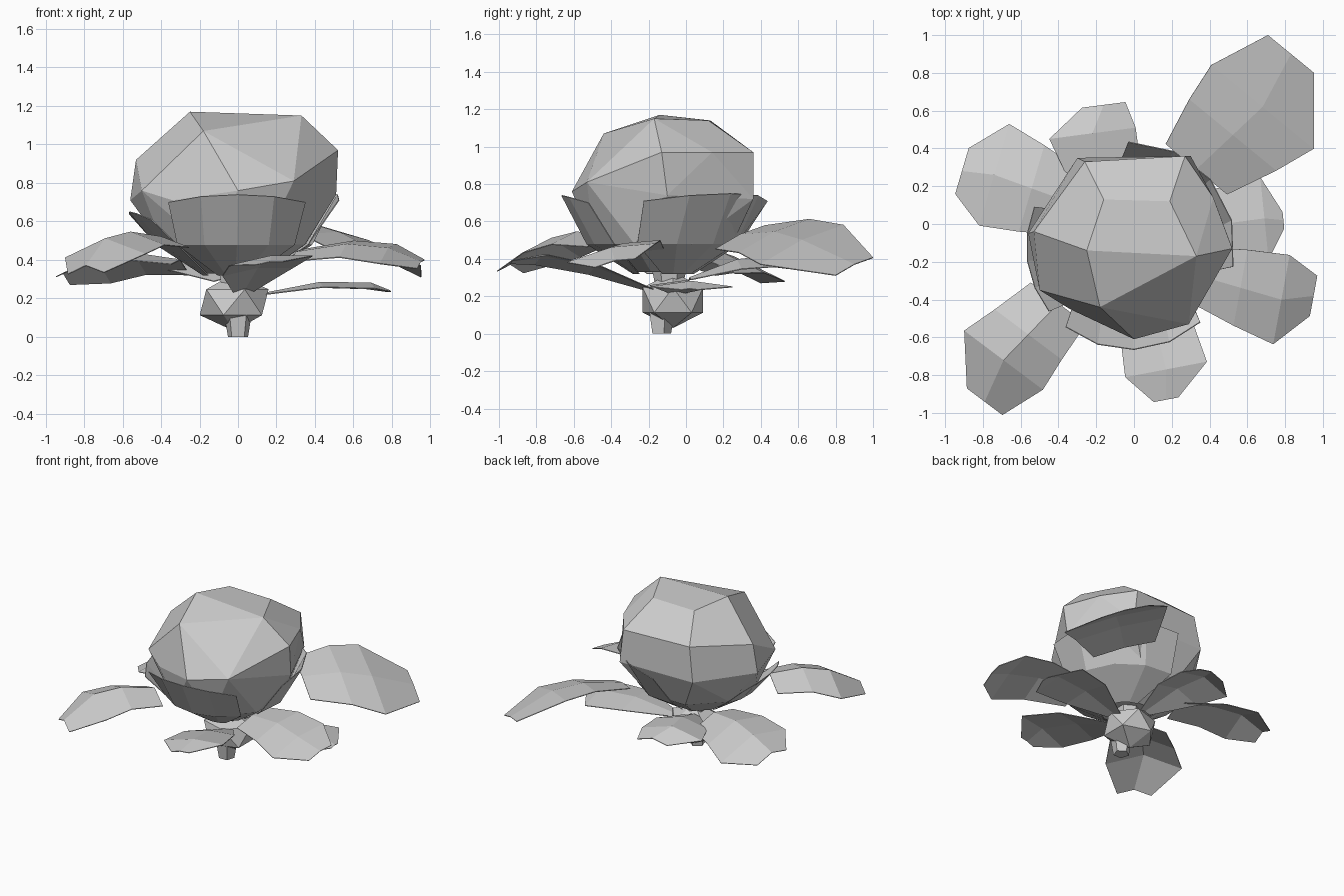
import bpy
import bmesh
from math import sin, cos, radians
from mathutils import Vector, Matrix

default_cube = bpy.data.objects.get("Cube")
if default_cube:
    bpy.data.objects.remove(default_cube, do_unlink=True)

# One plain grey for the whole plant
grey = bpy.data.materials.new("pale grey")
grey.use_nodes = True
GREY = (0.6, 0.6, 0.6, 1)
grey.diffuse_color = GREY
grey.node_tree.nodes["Principled BSDF"].inputs["Base Color"].default_value = GREY

HEAD_CENTRE = Vector((-0.02, -0.12, 0))


def finish(bm, name):
    """Turn a bmesh into a flat shaded object."""
    bmesh.ops.recalc_face_normals(bm, faces=bm.faces)
    mesh = bpy.data.meshes.new(name)
    bm.to_mesh(mesh)
    bm.free()
    mesh.materials.append(grey)
    obj = bpy.data.objects.new(name, mesh)
    bpy.context.collection.objects.link(obj)
    return obj


def sheet(name, rows):
    """Join equally long rows of points into a thin sheet."""
    bm = bmesh.new()
    grid = [[bm.verts.new(point) for point in row] for row in rows]
    for lower, upper in zip(grid, grid[1:]):
        for i in range(len(lower) - 1):
            bm.faces.new((lower[i], lower[i + 1], upper[i + 1], upper[i]))
    obj = finish(bm, name)
    solid = obj.modifiers.new("sheet thickness", 'SOLIDIFY')
    solid.thickness = 0.005
    solid.offset = 0


def leaf(name, base, middle, tip, half_width, left_drop, right_drop, base_share=0.6, tip_share=0.45):
    """Broad blunt leaf with an arched midrib; each edge has its own drop."""
    base, middle, tip = Vector(base), Vector(middle), Vector(tip)
    along = tip - base
    side = Vector((-along.y, along.x, 0)).normalized()
    arch = Vector((0, 0, 0.03))
    rib = [base, base.lerp(middle, 0.55) + arch, middle, tip]
    rows = []
    for point, share in zip(rib, (base_share, 0.85, 1, tip_share)):
        reach = side * half_width * share
        left = point + reach - Vector((0, 0, left_drop * share))
        right = point - reach - Vector((0, 0, right_drop * share))
        rows.append([right, point, left])
    sheet(name, rows)


def wrapper(name, direction, spread, rim_radius, rim_height):
    """Cupped leaf hugging the lower half of the head."""
    profile = [(0.16, 0.32, 0.7), (0.41, 0.48, 1), (rim_radius, rim_height, 0.85)]
    rows = []
    for radius, height, share in profile:
        row = []
        for step in (-1, -0.5, 0, 0.5, 1):
            angle = radians(direction + step * spread * share)
            sag = 0.04 * step * step if height == rim_height else 0
            row.append(HEAD_CENTRE + Vector((radius * cos(angle), radius * sin(angle), height - sag)))
        rows.append(row)
    sheet(name, rows)


# Faceted round head
crown = [(-0.25, -0.14, 1.17), (0.33, -0.17, 1.15), (-0.18, -0.44, 1.07),
         (0.19, 0.12, 1.14), (-0.16, 0.13, 1.14)]
shoulder = [(0.52, -0.13, 0.97), (0.42, 0.14, 0.97), (0.27, 0.36, 0.97),
            (-0.26, 0.33, 0.97), (-0.53, -0.04, 0.92)]
belly = [(0.29, -0.53, 0.81), (0, -0.61, 0.76), (-0.34, -0.45, 0.71),
         (-0.5, -0.35, 0.76), (-0.56, -0.05, 0.71), (-0.3, 0.35, 0.72),
         (0.3, 0.36, 0.72), (0.51, -0.1, 0.74)]
bm = bmesh.new()
for point in crown + shoulder + belly:
    bm.verts.new(point)
for radius, height in ((0.4, 0.48), (0.17, 0.33)):
    for i in range(8):
        angle = radians(45 * i + 22)
        bm.verts.new(HEAD_CENTRE + Vector((radius * cos(angle), radius * sin(angle), height)))
bmesh.ops.convex_hull(bm, input=bm.verts)
bmesh.ops.dissolve_limit(bm, angle_limit=radians(6), verts=bm.verts, edges=bm.edges)
finish(bm, "head")

# Cupped leaves around the head
wrapper("front_wrapper_leaf", -88, 48, 0.545, 0.74)
wrapper("back_left_wrapper_leaf", 40, 60, 0.555, 0.75)
wrapper("right_wrapper_leaf", 188, 36, 0.55, 0.65)

# Outer leaves springing from the side of the head
leaf("back_left_large_leaf", (0.33, 0.29, 0.53), (0.68, 0.62, 0.5), (0.83, 0.9, 0.37),
     0.35, -0.08, 0.13)
leaf("front_left_leaf", (0.3, -0.26, 0.44), (0.78, -0.4, 0.46), (0.95, -0.38, 0.39),
     0.24, -0.02, 0.08)
leaf("front_right_leaf", (-0.4, -0.42, 0.52), (-0.69, -0.72, 0.51), (-0.79, -0.94, 0.37),
     0.26, 0.08, 0.1, base_share=0.7)
leaf("back_right_leaf", (-0.3, 0.1, 0.4), (-0.74, 0.26, 0.41), (-0.91, 0.28, 0.33),
     0.28, 0.04, 0.13)

# Lower leaves springing from the bulb
leaf("left_leaf", (0.1, -0.05, 0.22), (0.69, 0.03, 0.28), (0.79, 0.02, 0.24),
     0.22, 0.03, 0.03, base_share=0.15, tip_share=0.2)
leaf("front_leaf", (0.02, -0.14, 0.22), (0.17, -0.77, 0.42), (0.17, -0.93, 0.39),
     0.22, 0, 0.05, base_share=0.15, tip_share=0.3)
leaf("back_leaf", (-0.08, 0.02, 0.3), (-0.22, 0.48, 0.42), (-0.16, 0.63, 0.37),
     0.23, 0.06, 0.06, base_share=0.2, tip_share=0.5)

# Faceted bulb under the head
bm = bmesh.new()
bmesh.ops.create_icosphere(bm, subdivisions=1, radius=0.2,
                           matrix=Matrix.Translation((-0.02, -0.07, 0.18))
                           @ Matrix.Diagonal((1, 0.95, 0.75, 1)))
finish(bm, "bulb")


def stalk(name, centre, bottom_radius, top_radius, height, sides):
    """Tapered prism standing at the given centre."""
    bm = bmesh.new()
    bmesh.ops.create_cone(bm, cap_ends=True, segments=sides, radius1=bottom_radius,
                          radius2=top_radius, depth=height,
                          matrix=Matrix.Translation(centre))
    finish(bm, name)


# Neck joining bulb and head, and the short root below
stalk("neck", (-0.02, -0.09, 0.31), 0.07, 0.1, 0.14, 6)
stalk("root", (0, -0.135, 0.06), 0.055, 0.075, 0.12, 5)
